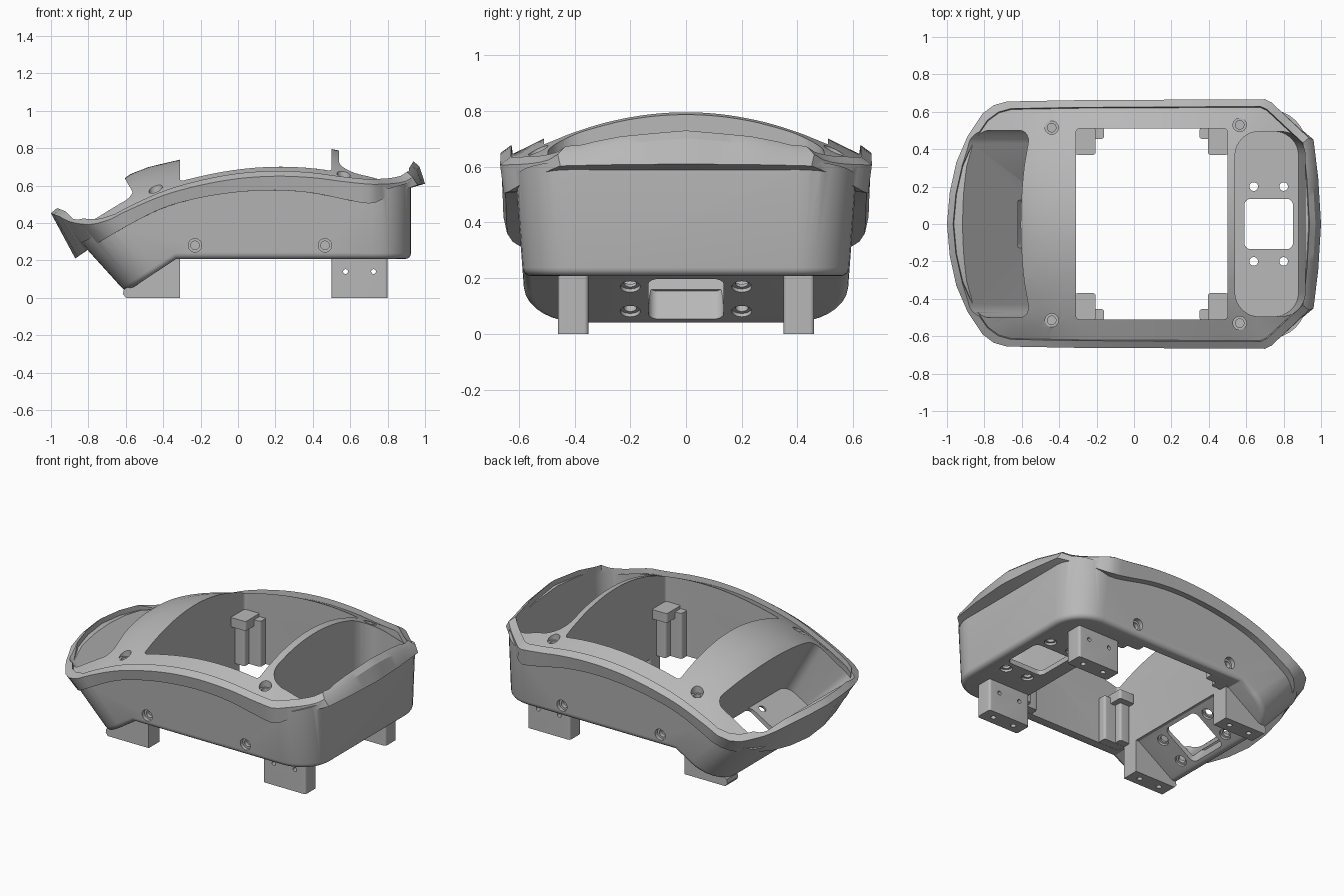
import bpy, bmesh, math
from mathutils import Matrix, Vector

if "Cube" in bpy.data.objects:
    bpy.data.objects.remove(bpy.data.objects["Cube"])

grey = bpy.data.materials.new("housing grey")
grey.use_nodes = True
COLOUR = (0.48, 0.48, 0.48, 1)
grey.diffuse_color = COLOUR
grey.node_tree.nodes["Principled BSDF"].inputs["Base Color"].default_value = COLOUR


def make(name, bm):
    bmesh.ops.recalc_face_normals(bm, faces=bm.faces[:])
    mesh = bpy.data.meshes.new(name)
    bm.to_mesh(mesh)
    bm.free()
    mesh.materials.append(grey)
    obj = bpy.data.objects.new(name, mesh)
    bpy.context.collection.objects.link(obj)
    return obj


def combine(target, name, bm, operation):
    """Apply a boolean with a temporary helper."""
    helper = make(name, bm)
    helper.hide_render = True
    bpy.context.view_layer.objects.active = target
    mod = target.modifiers.new(name, 'BOOLEAN')
    mod.operation, mod.solver, mod.object = operation, 'EXACT', helper
    bpy.ops.object.modifier_apply(modifier=name)
    bpy.data.objects.remove(helper)


def curve(*pts):
    """Smooth height function through a few points."""
    def slope(i):
        a, b = pts[max(i - 1, 0)], pts[min(i + 1, len(pts) - 1)]
        return (b[1] - a[1]) / (b[0] - a[0])

    def value(x):
        x = min(max(x, pts[0][0]), pts[-1][0])
        i = max(j for j in range(len(pts) - 1) if pts[j][0] <= x)
        (x0, z0), (x1, z1) = pts[i], pts[i + 1]
        w = x1 - x0
        t = (x - x0) / w
        return (z0 * (1 + 2 * t) * (1 - t) ** 2 + slope(i) * w * t * (1 - t) ** 2
                + z1 * t * t * (3 - 2 * t) + slope(i + 1) * w * t * t * (t - 1))
    return value


def prism(bm, profile, y0, y1, radius=0):
    """Extrude an xz profile along y, rounding its steep corner edges."""
    caps = [[bm.verts.new((x, y, z)) for x, z in profile] for y in (y0, y1)]
    faces = [bm.faces.new(c) for c in caps]
    for i in range(len(profile)):
        j = (i + 1) % len(profile)
        faces.append(bm.faces.new((caps[0][i], caps[0][j], caps[1][j], caps[1][i])))
    bmesh.ops.recalc_face_normals(bm, faces=faces)
    if radius:
        steep = []
        for e in {e for f in faces for e in f.edges}:
            d = e.verts[0].co - e.verts[1].co
            if abs(d.y) < 1e-4 and abs(d.z) > 0.8 * abs(d.x):
                steep.append(e)
        bmesh.ops.bevel(bm, geom=steep, offset=radius, segments=8, profile=0.5,
                        affect='EDGES', clamp_overlap=True)


def box(bm, x0, x1, y0, y1, z0, z1, radius=0):
    prism(bm, [(x0, z0), (x1, z0), (x1, z1), (x0, z1)], y0, y1, radius)


def cylinder(bm, start, direction, r, length):
    d = Vector(direction).normalized()
    m = Matrix.Translation(Vector(start) + d * length / 2) @ d.to_track_quat('Z', 'Y').to_matrix().to_4x4()
    bmesh.ops.create_cone(bm, cap_ends=True, segments=24, radius1=r, radius2=r, depth=length, matrix=m)


# Height curves of the rim, its lower edge and the crowned deck
rim_top = curve((-1, .48), (-.95, .46), (-.9, .435), (-.8, .42), (-.7, .44), (-.6, .49), (-.4, .575),
                (-.2, .63), (0, .665), (.2, .678), (.4, .67), (.6, .645), (.75, .635), (.92, .66), (.97, .73))
rim_low = curve((-.87, .21), (-.8, .26), (-.6, .38), (-.4, .48), (-.2, .535), (0, .565), (.2, .575),
                (.4, .56), (.6, .52), (.72, .505), (.8, .54), (.95, .6), (1, .61))
crown = curve((-1, .04), (-.9, .06), (-.62, .19), (-.31, .17), (.54, .17), (.9, .07), (1, .05))


def deck(x, y):
    return rim_top(min(x, .88)) - .035 + crown(x) * (1 - (y / .62) ** 2)


# Plan outline of the rim
half = [(-1, 0), (-.985, .17), (-.95, .33), (-.89, .47), (-.81, .59), (-.75, .635), (-.68, .655),
        (-.3, .662), (.7, .667), (.74, .65), (.96, .46), (.985, .25), (1, 0)]
fine = []
for (xa, ya), (xb, yb) in zip(half, half[1:]):
    n = max(1, round(math.hypot(xb - xa, yb - ya) / .05))
    fine += [(xa + (xb - xa) * k / n, ya + (yb - ya) * k / n) for k in range(n)]
fine.append(half[-1])
outline = fine + [(x, -y) for x, y in fine[-2:0:-1]]
upper = [(x - .03 * max(0, (x - .7) / .3), y) for x, y in outline]
lower = [(x + .13 * min(1, max(0, (-.5 - x) / .5)), y * .98) for x, y in outline]

# Rim band with underside, sloped lip and crowned deck
steps = [k / 10 for k in range(1, 10)]
rings = [[(x * k, y * k, rim_low(x * k)) for x, y in lower] for k in steps + [1]]
rings.append([(x, y, rim_top(x) - .028) for x, y in upper])
rings.append([(x * .967, y * .942, rim_top(x)) for x, y in upper])
rings.append([(x * .963, y * .935, rim_top(x) - .032) for x, y in upper])
for k in reversed(steps):
    rings.append([(x * .96 * k, y * .93 * k, deck(x * .96 * k, y * .93 * k)) for x, y in upper])
bm = bmesh.new()
loops = [[bm.verts.new(p) for p in ring] for ring in rings]
count = len(outline)
for a, b in zip(loops, loops[1:]):
    for i in range(count):
        j = (i + 1) % count
        bm.faces.new((a[i], a[j], b[j], b[i]))
for loop, z in ((loops[0], rim_low(0)), (loops[-1], deck(0, 0))):
    tip = bm.verts.new((0, 0, z))
    for i in range(count):
        bm.faces.new((loop[i], loop[(i + 1) % count], tip))
housing = make("housing", bm)

# Lower body: rounded ends, soft bottom edge, slight draft
bm = bmesh.new()
prism(bm, [(-.6, .03), (-.33, .208), (.925, .208), (.925, .62), (.72, .56), (.2, .605), (-.2, .565),
           (-.5, .46), (-.84, .295)], -.6, .6, .24)
bm.normal_update()
bottom = [e for e in bm.edges if len(e.link_faces) == 2
          and min(f.normal.z for f in e.link_faces) < -.75 < max(f.normal.z for f in e.link_faces)]
bmesh.ops.bevel(bm, geom=bottom, offset=.03, segments=4, profile=.5, affect='EDGES', clamp_overlap=True)
for v in bm.verts:
    v.co.y *= (.585 + .075 * (v.co.z - .21)) / .6
combine(housing, "body", bm, 'UNION')

# Middle window and the two end pockets
bm = bmesh.new()
box(bm, -.31, .5, -.51, .51, -.5, 1.2, .02)
prism(bm, [(-.56, .1), (-.36, .215), (-.71, .82), (-.92, .82), (-.92, .46)], -.5, .5, .07)
prism(bm, [(.54, .24), (.88, .24), (.915, .62), (.915, 1), (.54, 1)], -.495, .495, .13)
combine(housing, "openings", bm, 'DIFFERENCE')

# Frames for the two pocket floors: centre, along, outward
floors = [(Vector((.72, 0, .208)), Vector((1, 0, 0)), Vector((0, 0, -1))),
          (Vector((-.455, 0, .125)), Vector((.835, 0, .55)), Vector((.55, 0, -.835)))]
deck_screws = [(-.44, .515), (.565, .53)]
side_screws = [-.23, .465]


def screw_cutters(bm, r, sink, reach):
    for s in (-1, 1):
        for x, y in deck_screws:
            cylinder(bm, (x, s * y, deck(x, y) - sink), (0, 0, 1), r, .3)
        for x in side_screws:
            cylinder(bm, (x, s * (.59 - sink), .28), (0, s, 0), r, .2)
        for centre, along, out in floors:
            for t in (-.08, .08):
                p = centre + along * t + Vector((0, s * .2, 0)) - out * reach
                cylinder(bm, p, out, r, .1 + reach)


# Counterbores, then screw holes and the rectangular floor windows
bm = bmesh.new()
screw_cutters(bm, .036, .025, .015)
combine(housing, "counterbores", bm, 'DIFFERENCE')
bm = bmesh.new()
screw_cutters(bm, .023, .05, .1)
for centre, along, out in floors:
    part = bmesh.new()
    box(part, -.13, .13, -.135, .135, -.12, .12, .035)
    frame = Matrix((along, (0, 1, 0), -out)).transposed().to_4x4()
    part.transform(Matrix.Translation(centre) @ frame)
    temp = bpy.data.meshes.new("floor_window")
    part.to_mesh(temp)
    part.free()
    bm.from_mesh(temp)
    bpy.data.meshes.remove(temp)
combine(housing, "holes", bm, 'DIFFERENCE')
parts = [housing]

# Feet and the corner brackets inside the window
for s, side in ((1, "back"), (-1, "front")):
    near, far = sorted((s * .35, s * .46))
    for end, x0, x1 in (("left", .5, .8), ("right", -.6, -.31)):
        bm = bmesh.new()
        if end == "left":
            box(bm, x0, x1, near, far, 0, .222, .015)
        else:
            prism(bm, [(x0, 0), (x1, 0), (x1, .225), (-.34, .215), (-.61, .045), (-.615, .02)], near, far)
        foot = make(f"{side}_{end}_foot", bm)
        bm = bmesh.new()
        for t in (.25, .75):
            x = x0 + (x1 - x0) * t
            cylinder(bm, (x, s * .405, -.05), (0, 0, 1), .016, .1)
            if end == "left":
                cylinder(bm, (x, s * .3, .14), (0, s, 0), .013, .3)
        combine(foot, "foot_holes", bm, 'DIFFERENCE')
        parts.append(foot)
    for end, wall, d in (("left", .505, -1), ("right", -.315, 1)):
        def block(bm, w, y, z0, z1):
            box(bm, *sorted((wall, wall + d * w)), *sorted((s * y, s * .515)), z0, z1, .015)
        bm = bmesh.new()
        block(bm, .11, .37, .46, .52)
        bracket = make(f"{side}_{end}_bracket", bm)
        for w, y, z0, z1 in ((.155, .455, .209, .5), (.075, .41, .21, .49)):
            bm = bmesh.new()
            block(bm, w, y, z0, z1)
            combine(bracket, "post", bm, 'UNION')
        parts.append(bracket)

# Smooth curved surfaces, keep edges crisp
bpy.ops.object.select_all(action='DESELECT')
for obj in parts:
    obj.select_set(True)
bpy.context.view_layer.objects.active = housing
bpy.ops.object.shade_smooth_by_angle(angle=math.radians(30))
